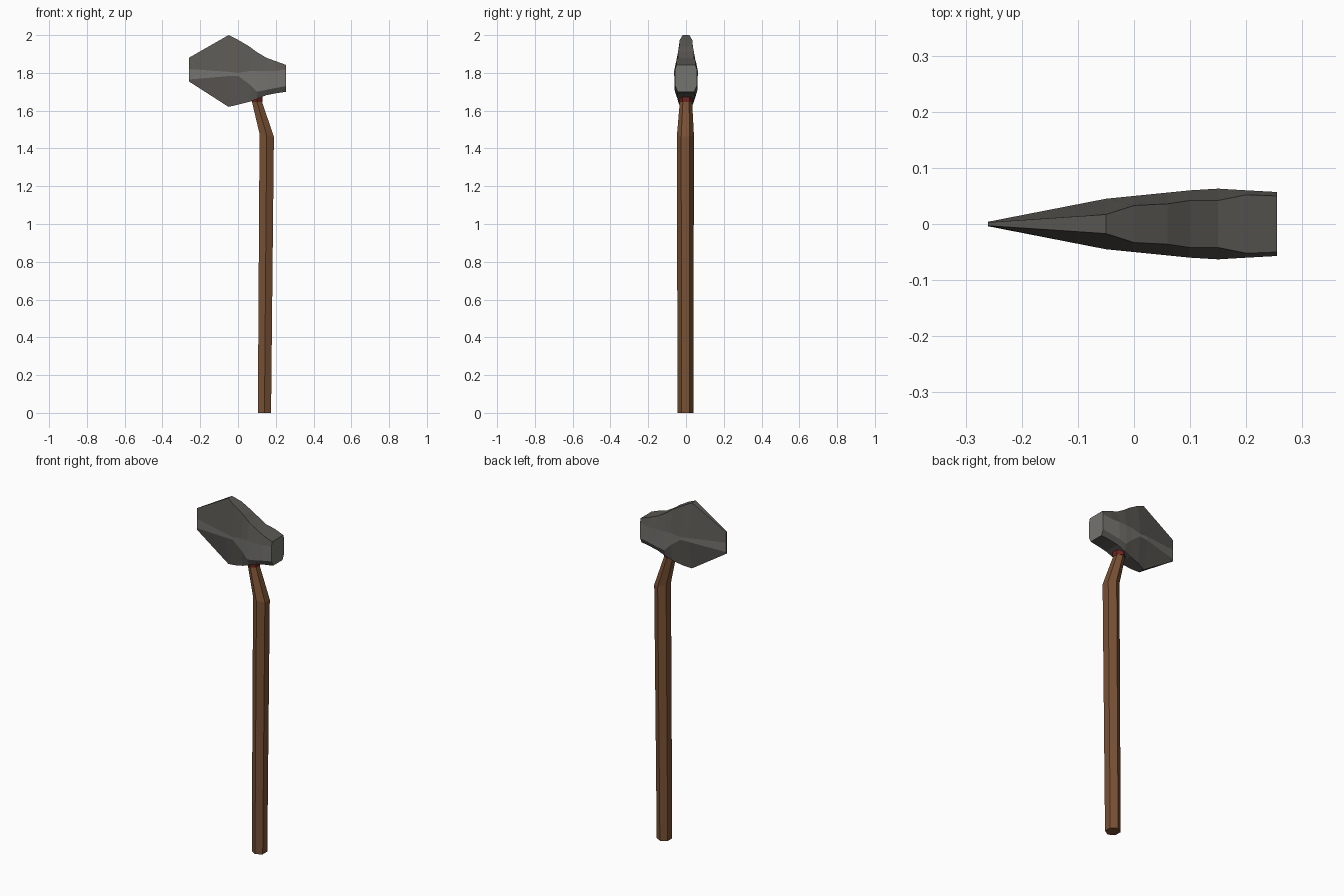
import bpy, bmesh, math

if "Cube" in bpy.data.objects:
    bpy.data.objects.remove(bpy.data.objects["Cube"])


def material(name, rgb):
    m = bpy.data.materials.new(name)
    m.diffuse_color = (*rgb, 1)
    m.use_nodes = True
    m.node_tree.nodes["Principled BSDF"].inputs["Base Color"].default_value = m.diffuse_color
    return m


dark_stone = material("dark stone", (0.105, 0.098, 0.088))
light_stone = material("light stone", (0.175, 0.172, 0.158))
wood = material("brown wood", (0.19, 0.082, 0.035))
red = material("dark red", (0.15, 0.018, 0.014))


def loft(name, rings, mats, rule=None):
    """Skin closed rings of points; rule(i, j) picks the colour of a side face."""
    bm = bmesh.new()
    loops = [[bm.verts.new(p) for p in ring] for ring in rings]
    n = len(loops[0])
    for i in range(len(loops) - 1):
        for j in range(n):
            k = (j + 1) % n
            f = bm.faces.new((loops[i][j], loops[i][k], loops[i + 1][k], loops[i + 1][j]))
            f.material_index = rule(i, j) if rule else 0
    bm.faces.new(loops[0])
    end = bm.faces.new(loops[-1])
    end.material_index = 1 if rule else 0
    bmesh.ops.recalc_face_normals(bm, faces=bm.faces)
    me = bpy.data.meshes.new(name)
    bm.to_mesh(me)
    bm.free()
    ob = bpy.data.objects.new(name, me)
    bpy.context.collection.objects.link(ob)
    for m in mats:
        me.materials.append(m)
    return ob


def hexagon(x, z, rx, ry, tilt=0.0, y=0.0):
    """Hexagon with points towards front and back."""
    shape = [(0, -1), (1, -.5), (1, .5), (0, 1), (-1, .5), (-1, -.5)]
    return [(x + a * rx, y + b * ry, z + a * rx * tilt) for a, b in shape]


# handle: six-sided shaft with a bent neck
loft("handle", [hexagon(0.14, 0.0, 0.035, 0.042, 0, -0.003),
                hexagon(0.152, 1.47, 0.038, 0.045, -0.2, -0.003),
                hexagon(0.098, 1.655, 0.026, 0.032),
                hexagon(0.09, 1.72, 0.024, 0.032)], [wood])

# collar: red binding where the neck enters the head
loft("collar", [hexagon(0.101, 1.645, 0.028, 0.035),
                hexagon(0.098, 1.70, 0.030, 0.044)], [red])

# head: x, top z, upper ridge z, lower ridge z, bottom z, top/upper/lower/bottom half widths
SECTIONS = [
    (-0.26, 1.88, 1.82, 1.765, 1.755, .003, .004, .004, .003),
    (-0.05, 2.00, 1.806, 1.783, 1.62, .017, .045, .045, .018),
    (0.00, 1.975, 1.80, 1.785, 1.632, .033, .050, .050, .035),
    (0.06, 1.94, 1.81, 1.74, 1.647, .036, .056, .054, .042),
    (0.10, 1.91, 1.81, 1.70, 1.662, .042, .060, .058, .045),
    (0.15, 1.88, 1.81, 1.71, 1.682, .042, .063, .060, .046),
    (0.20, 1.862, 1.81, 1.72, 1.692, .052, .060, .059, .045),
    (0.255, 1.842, 1.82, 1.73, 1.70, .050, .057, .057, .043),
]
rings = []
for x, *v in SECTIONS:
    side = list(zip(v[4:], v[:4]))
    rings.append([(x, -w, z) for w, z in side] + [(x, w, z) for w, z in reversed(side)])
# lighter stone on the band between the ridges (ring edges 1 and 5)
loft("axe_head", rings, [dark_stone, light_stone], lambda i, j: 1 if j in (1, 5) else 0)
